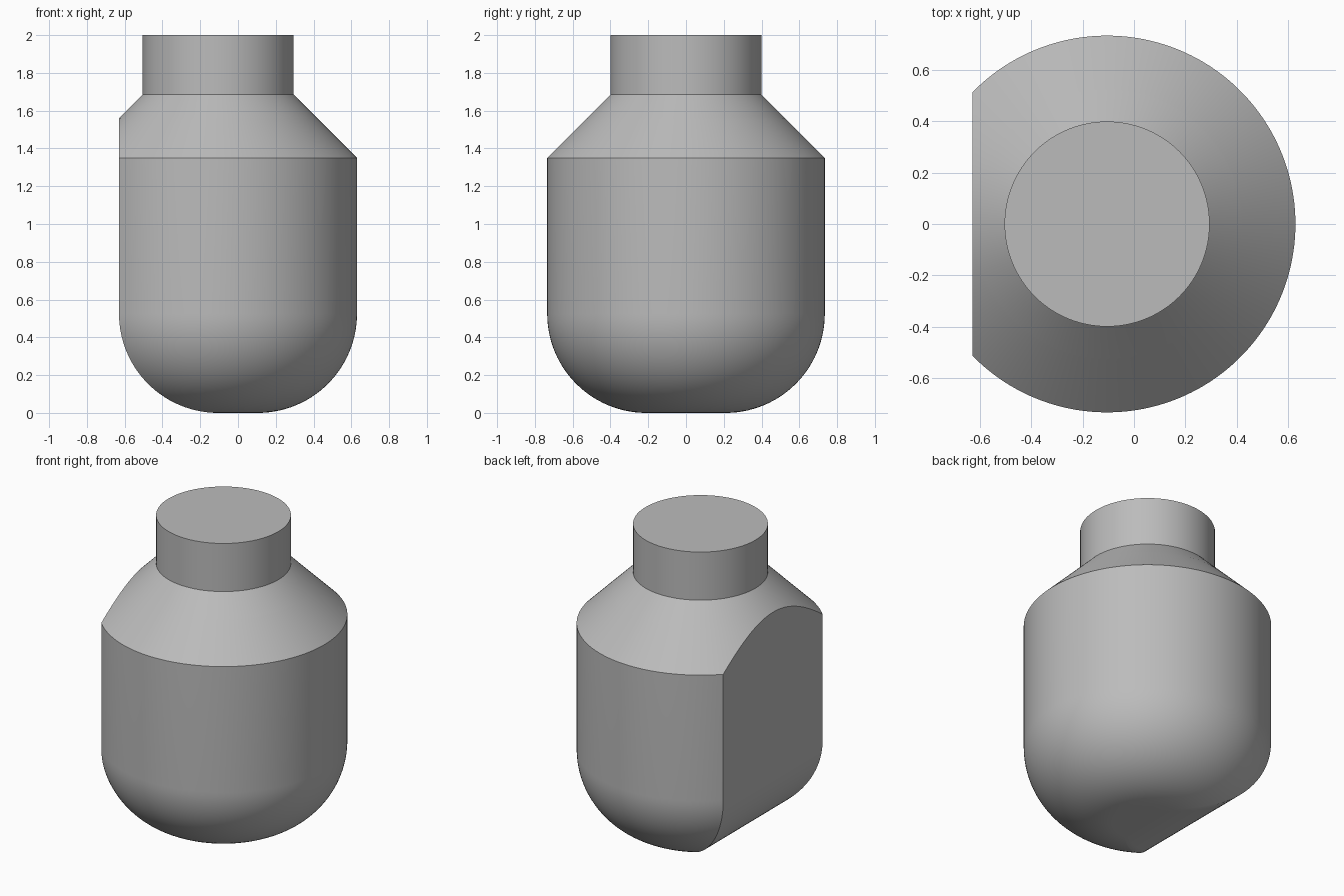
import bpy
import bmesh
from math import acos, cos, pi, radians, sin

if "Cube" in bpy.data.objects:
    bpy.data.objects.remove(bpy.data.objects["Cube"], do_unlink=True)

AXIS_X = -0.105      # the round axis sits off centre because one side is cut flat
RADIUS = 0.735
FLAT = 0.525         # distance from the axis to the flat side
FILLET = 0.525
SHOULDER_Z, NECK_Z, TOP_Z = 1.35, 1.685, 2.0
NECK_RADIUS = 0.4
ARC, SIDE = 128, 16  # segments round the curve and along the flat

grey = bpy.data.materials.new("plain grey")
grey.use_nodes = True
colour = (0.5, 0.5, 0.5, 1)
grey.diffuse_color = colour
grey.node_tree.nodes["Principled BSDF"].inputs["Base Color"].default_value = colour


def section(radius, flat):
    """Circle cut by a flat on -x; a full circle when the flat lies outside it."""
    half = acos(max(-1.0, -flat / radius))
    arc = [(radius * cos(a), radius * sin(a))
           for a in (half * (2 * i / ARC - 1) for i in range(ARC + 1))]
    end_y = radius * sin(half)
    x = radius * cos(half)
    side = [(x, end_y * (1 - 2 * i / SIDE)) for i in range(1, SIDE)]
    return arc + side


def loft(name, levels, cap_bottom=False, cap_top=False):
    """Skin a stack of (z, radius, flat) sections."""
    bm = bmesh.new()
    rings = [[bm.verts.new((AXIS_X + x, y, z)) for x, y in section(r, f)]
             for z, r, f in levels]
    n = len(rings[0])
    for low, high in zip(rings, rings[1:]):
        for i in range(n):
            j = (i + 1) % n
            bm.faces.new((low[i], low[j], high[j], high[i]))
    if cap_bottom:
        bm.faces.new(rings[0][::-1])
    if cap_top:
        bm.faces.new(rings[-1])
    bmesh.ops.remove_doubles(bm, verts=bm.verts, dist=0.00005)
    bmesh.ops.recalc_face_normals(bm, faces=bm.faces)
    mesh = bpy.data.meshes.new(name)
    bm.to_mesh(mesh)
    bm.free()
    mesh.materials.append(grey)
    obj = bpy.data.objects.new(name, mesh)
    bpy.context.collection.objects.link(obj)
    bpy.ops.object.select_all(action="DESELECT")
    obj.select_set(True)
    bpy.context.view_layer.objects.active = obj
    bpy.ops.object.shade_smooth_by_angle(angle=radians(30))
    return obj


# Body: rounded base, then straight walls
levels = []
STEPS = 28
for i in range(STEPS + 1):
    a = pi / 2 * i / STEPS
    inset = FILLET * (1 - sin(a))
    levels.append((FILLET * (1 - cos(a)), RADIUS - inset, FLAT - inset))
levels.append((SHOULDER_Z, RADIUS, FLAT))
loft("body", levels, cap_bottom=True)

# Shoulder: cone sliced by the flat side, rows bunched near the top of the slice
slope = (RADIUS - NECK_RADIUS) / (NECK_Z - SHOULDER_Z)
levels = []
for i in range(STEPS + 1):
    t = 1 - (1 - i / STEPS) ** 2
    r = RADIUS + (FLAT - RADIUS) * t
    levels.append((SHOULDER_Z + (RADIUS - r) / slope, r, FLAT))
levels.append((NECK_Z, NECK_RADIUS, FLAT))
loft("shoulder", levels)

# Neck: plain round plug
loft("neck", [(NECK_Z, NECK_RADIUS, FLAT), (TOP_Z, NECK_RADIUS, FLAT)], cap_top=True)
